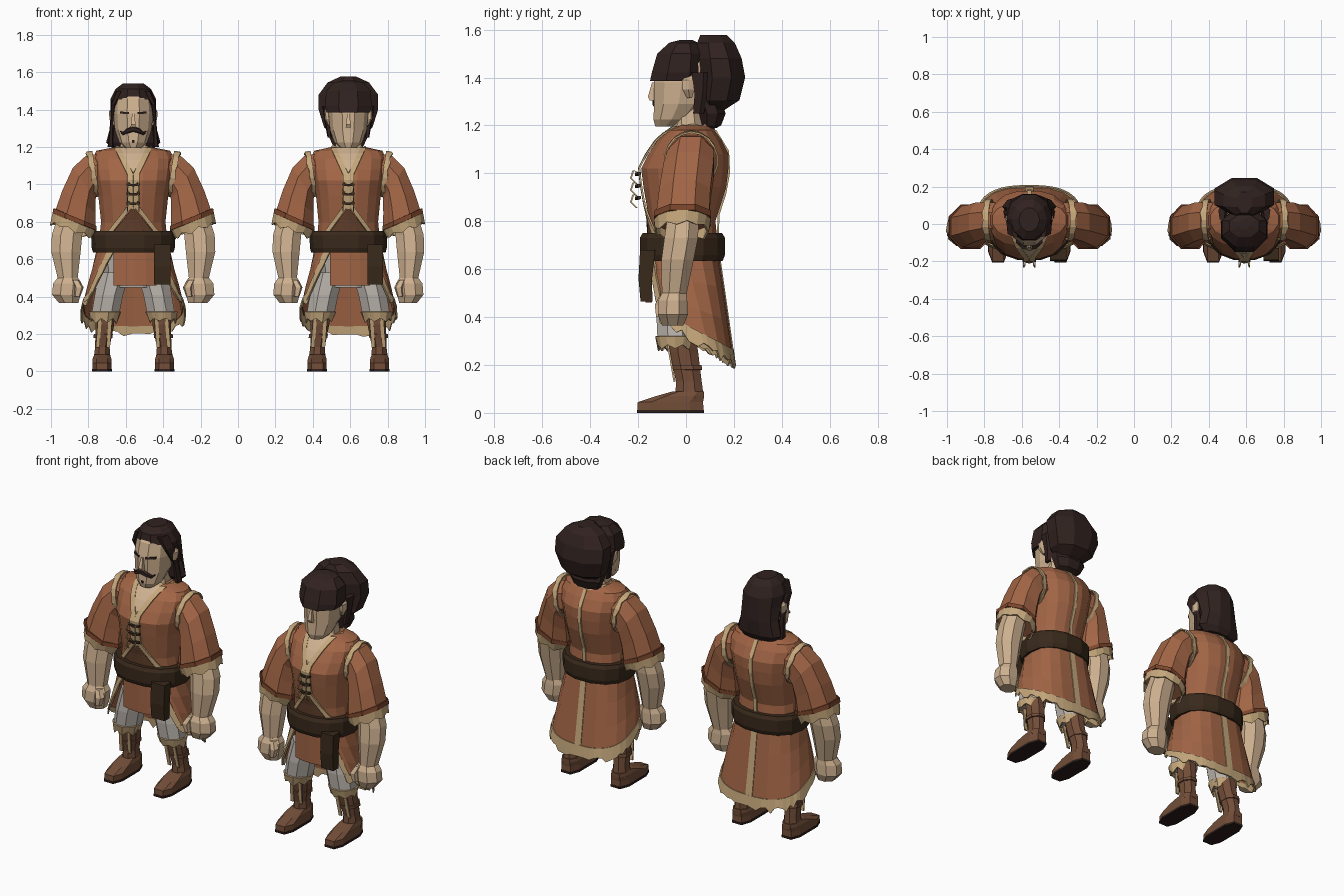
import bpy, bmesh, random
from math import sin, cos, pi, copysign

random.seed(4)
COL = dict(cloth=(.36, .13, .06), trim=(.56, .39, .20), skin=(.62, .44, .28), belt=(.04, .022, .011),
           hair=(.03, .016, .014), boot=(.17, .075, .04), sole=(.025, .013, .01),
           grey=(.48, .44, .40), dark=(.12, .05, .025), band=(.2, .06, .025))
MATS = {}
for k, c in COL.items():
    MATS[k] = bpy.data.materials.new(k)
    MATS[k].diffuse_color = (*c, 1)
frame = {'ox': 0, 'oy': 0, 'sx': 1}          # current figure offset and width scale


def mesh(name, verts, faces, col, solid=0):
    me = bpy.data.meshes.new(name)
    me.from_pydata([(frame['ox'] + frame['sx'] * x, y + frame['oy'], z) for x, y, z in verts], [], faces)
    bm = bmesh.new()
    bm.from_mesh(me)
    bmesh.ops.recalc_face_normals(bm, faces=bm.faces)
    bm.to_mesh(me)
    bm.free()
    me.materials.append(MATS[col])
    ob = bpy.data.objects.new(name, me)
    bpy.context.collection.objects.link(ob)
    if solid:
        m = ob.modifiers.new('thickness', 'SOLIDIFY')
        m.thickness = solid
        m.offset = 0
    return ob


def pw(v, p):
    return copysign(abs(v) ** p, v)


def loft(name, secs, col, n=10, s=1, caps=True, jag=0, p=1):
    """Rings (x, y, z, rx, ry[, tilt about y]) joined into a tube; s mirrors x, p < 1 is boxier."""
    vs = []
    for i, sec in enumerate(secs):
        x, y, z, rx, ry = sec[:5]
        t = sec[5] if len(sec) > 5 else 0
        for k in range(n):
            a = 2 * pi * (k + .5) / n - pi / 2
            d = (random.uniform(.4, 1) * jag if k % 2 else 0) if i == len(secs) - 1 else 0
            u = rx * pw(cos(a), p)
            vs.append((s * (x + u * cos(t) + d * sin(t)), y + ry * pw(sin(a), p), z + u * sin(t) - d * cos(t)))
    fs = [(i * n + k, i * n + (k + 1) % n, (i + 1) * n + (k + 1) % n, (i + 1) * n + k)
          for i in range(len(secs) - 1) for k in range(n)]
    if caps:
        fs += [tuple(range(n)), tuple(range((len(secs) - 1) * n, len(secs) * n))]
    return mesh(name, vs, fs, col, 0 if caps else .008)


def grid(name, f, nu, nv, col, solid=.008):
    vs = [f(i / nu, j / nv) for j in range(nv + 1) for i in range(nu + 1)]
    w = nu + 1
    fs = [(j * w + i, j * w + i + 1, (j + 1) * w + i + 1, (j + 1) * w + i) for j in range(nv) for i in range(nu)]
    return mesh(name, vs, fs, col, solid)


# torso profile: z, half width, front y, back y
TORSO = [(.66, .19, -.15, .14), (.80, .175, -.155, .125), (.94, .19, -.18, .17), (1.02, .205, -.19, .18),
         (1.08, .215, -.16, .18), (1.14, .22, -.12, .15), (1.18, .20, -.075, .12), (1.20, .10, -.04, .10)]
TP = .85


def on_torso(x, z, side=-1, off=.005):
    for a, b in zip(TORSO, TORSO[1:]):
        if z <= b[0]:
            break
    t = (z - a[0]) / (b[0] - a[0])
    _, rx, f, k = [p + (q - p) * t for p, q in zip(a, b)]
    h = max(0, 1 - abs(x / rx) ** (2 / TP)) ** (TP / 2)
    return (x, (f + k) / 2 + side * ((k - f) / 2 * h + off), z)


def ribbon(name, p, q, w, col, side=-1, off=.007):
    grid(name, lambda u, v: on_torso(p[0] + (q[0] - p[0]) * v + (u - .5) * w, p[1] + (q[1] - p[1]) * v, side, off),
         1, 5, col)


def skirt(u, t, off=0, jag=0):
    a = .4 + .52 * t
    th = a + (2 * pi - 2 * a) * u
    sn, cs = pw(sin(th), .75), pw(cos(th), .75)
    hem = .325 - .6 * (.02 - .18 * cs)
    f, b = -.155 - .005 * t, .135 + .065 * t
    z = .66 + (hem - .66) * t + random.uniform(-jag, jag * .4)
    return ((.19 + .085 * t + off) * sn, (f + b) / 2 - ((b - f) / 2 + off) * cs, z)


def body():
    loft('tunic', [(0, (f + b) / 2, z, rx, (b - f) / 2) for z, rx, f, b in TORSO], 'cloth', 16, p=TP)
    # neckline, lacing and seams
    grid('chest_skin', lambda u, v: on_torso((u - .5) * .16 * v, 1.06 + .135 * v), 4, 4, 'skin')
    grid('under_shirt', lambda u, v: on_torso((u - .5) * .22 * (1 - v), .74 + .14 * v), 4, 2, 'dark')
    for s in (-1, 1):
        ribbon('neck_trim', (.085 * s, 1.195), (.014 * s, 1.05), .032, 'trim')
        ribbon('front_trim', (.016 * s, 1.06), (.016 * s, .87), .032, 'trim')
        ribbon('lower_trim', (.012 * s, .89), (.12 * s, .75), .028, 'trim')
    ribbon('back_seam', (0, 1.18), (0, .74), .022, 'trim', 1, .002)
    loft('collar', [(0, .03, 1.18, .115, .09), (0, .03, 1.198, .095, .075)], 'trim', 14, caps=False, jag=-.012)
    for z in (.90, .95, 1.0):
        loft('lace', [(-.035, -.195, z, .009, .01, pi / 2), (0, -.205, z - .004, .009, .01, pi / 2),
                      (.035, -.195, z, .009, .01, pi / 2)], 'belt', 4)
        for s in (-1, 1):
            loft('lace_loop', [(.02, -.19, z, .004, .005), (.024, -.22, z + .012, .004, .005),
                               (.03, -.23, z - .02, .004, .005), (.03, -.205, z - .045, .004, .005)], 'trim', 4, s)
    # skirt with torn hem
    grid('skirt', lambda u, v: skirt(u, v * .92), 14, 3, 'cloth')
    grid('skirt_hem', lambda u, v: skirt(u, .87 + .13 * v, .004, .026 * v), 42, 1, 'trim')
    for u0 in (0, .955):
        grid('skirt_edge', lambda u, v: skirt(u0 + .045 * u, v, .004, .008), 1, 6, 'trim')
    grid('skirt_seam', lambda u, v: skirt(.492 + .016 * u, v * .9, .003), 1, 3, 'trim')
    grid('front_flap', lambda u, v: ((u - .46) * .23, -.165 + 2 * ((u - .5) * .2) ** 2, .65 - .19 * v), 4, 2, 'cloth')
    # belt and hanging end
    loft('belt', [(0, -.015, .635, .215, .172), (0, -.015, .66, .222, .182), (0, -.015, .73, .225, .182),
                  (0, -.015, .75, .215, .17)], 'belt', 14, p=.88)
    loft('belt_end', [(.155, -.165, .465, .062, .035), (.155, -.17, .56, .064, .04), (.155, -.16, .68, .064, .045)],
         'belt', 4)
    loft('hips', [(0, -.01, .45, .16, .11), (0, -.01, .66, .17, .13)], 'grey', 10)
    for s in (-1, 1):
        # sleeve with shoulder seam and torn cuff
        loft('sleeve', [(.175, .02, 1.06, .112, .10, 1.45), (.225, .02, 1.05, .115, .105, 1.3),
                        (.262, .01, 1.005, .112, .112, .95), (.29, -.005, .91, .115, .115, .6),
                        (.312, -.015, .80, .128, .12, .38)], 'cloth', 8, s, p=.92)
        loft('shoulder_seam', [(.200, .022, 1.058, .119, .108, 1.42), (.222, .022, 1.054, .121, .11, 1.36)],
             'trim', 18, s, False, .012)
        loft('cuff_band', [(.312, -.014, .825, .130, .123, .4), (.314, -.015, .80, .132, .124, .38)],
             'band', 8, s, False, p=.92)
        loft('cuff_trim', [(.314, -.015, .80, .125, .117, .38), (.325, -.017, .765, .118, .11, .33)],
             'trim', 16, s, False, .025)
        # forearm and fist
        loft('forearm', [(.325, -.01, .84, .08, .07), (.354, -.02, .73, .088, .076), (.36, -.035, .64, .085, .073),
                         (.35, -.05, .49, .056, .055)], 'skin', 8, s)
        loft('fist', [(.35, -.05, .50, .06, .055), (.352, -.055, .47, .083, .065), (.358, -.055, .41, .082, .068),
                      (.345, -.055, .365, .055, .048)], 'skin', 8, s)
        loft('thumb', [(.31, -.09, .49, .022, .025), (.29, -.11, .45, .026, .025), (.30, -.11, .40, .018, .018)],
             'skin', 5, s)
    frame['sx'] = 1
    for s in (-1, 1):
        # shorts, boots and shoes
        loft('shorts_leg', [(.10, -.02, .53, .09, .10), (.13, -.045, .41, .082, .085),
                            (.15, -.045, .30, .08, .08)], 'grey', 8, s)
        loft('shorts_hem', [(.15, -.045, .32, .082, .082), (.155, -.045, .285, .07, .07)], 'trim', 14, s, False, .03)
        loft('boot_shaft', [(.15, -.015, .32, .054, .06), (.152, -.008, .25, .054, .064), (.165, .012, .13, .042, .058),
                            (.167, .015, .06, .05, .065)], 'boot', 8, s)
        loft('shoe', [(.167, -.065, .01, .054, .145), (.167, -.065, .045, .054, .143), (.167, -.025, .07, .052, .105),
                      (.167, .01, .09, .044, .068)], 'boot', 8, s, p=.6)
        loft('sole', [(.167, -.065, 0, .056, .147), (.167, -.065, .013, .056, .147)], 'sole', 8, s, p=.6)
        # leg wraps
        for x in (.112, .168):
            grid('boot_wrap', lambda u, v: (s * (x + .02 * u + .012 * v), -.076 + .028 * v, .29 - .16 * v), 1, 3, 'trim')
        loft('wrap_band', [(.16, .002, .20, .051, .064), (.162, .006, .18, .05, .063)], 'boot', 8, s, False)


def head():
    loft('neck', [(0, .01, 1.12, .10, .09), (0, .01, 1.19, .078, .075), (0, .005, 1.28, .065, .065)], 'skin', 8)
    loft('head', [(0, -.085, 1.195, .042, .045), (0, -.06, 1.225, .075, .08), (0, -.03, 1.29, .098, .108),
                  (0, -.018, 1.38, .106, .122), (0, -.005, 1.46, .1, .115), (0, 0, 1.51, .07, .08)], 'skin', 10)
    loft('nose', [(0, -.135, 1.305, .02, .024), (0, -.142, 1.32, .018, .024), (0, -.133, 1.38, .008, .012)], 'skin', 4)
    for s in (-1, 1):
        loft('ear', [(.10, .015, 1.315, .01, .012), (.112, .01, 1.35, .016, .028), (.115, .012, 1.39, .014, .03),
                     (.108, .015, 1.41, .008, .015)], 'skin', 6, s)


# moustached figure
frame.update(ox=-.56, sx=1)
body()
frame['oy'] = .018
head()
loft('long_hair', [(0, .075, 1.19, .105, .04), (0, .075, 1.225, .145, .06), (0, .07, 1.31, .122, .075),
                   (0, .045, 1.39, .12, .10), (0, .015, 1.455, .122, .13), (0, .005, 1.51, .095, .11),
                   (0, .005, 1.54, .055, .065)], 'hair', 10)
for s in (-1, 1):
    loft('side_lock', [(.122, .04, 1.20, .016, .03), (.115, .02, 1.32, .01, .025), (.108, -.03, 1.43, .014, .05),
                       (.075, -.045, 1.50, .02, .05)], 'hair', 5, s)
    loft('moustache', [(0, -.147, 1.297, .016, .014, pi / 2), (.035, -.14, 1.285, .014, .014, pi / 2),
                       (.055, -.125, 1.272, .009, .012, pi / 2), (.072, -.115, 1.285, .003, .004, pi / 2)], 'hair', 5, s)
    loft('brow', [(.022, -.137, 1.382, .007, .008, pi / 2), (.07, -.108, 1.384, .008, .01, pi / 2)], 'hair', 4, s)
loft('chin_beard', [(0, -.128, 1.215, .006, .006), (0, -.138, 1.238, .01, .006)], 'hair', 4)

# figure with gathered hair
frame.update(ox=.59, oy=0, sx=.925)
body()
head()
loft('hair_cap', [(0, -.035, 1.385, .125, .125), (0, -.03, 1.42, .135, .122), (0, -.02, 1.50, .128, .108),
                  (0, -.01, 1.545, .085, .065), (0, 0, 1.556, .03, .03)], 'hair', 8)
loft('hair_bundle', [(0, .115, 1.265, .085, .05), (0, .135, 1.305, .14, .095), (0, .15, 1.40, .172, .105),
                     (0, .14, 1.48, .172, .10), (0, .125, 1.545, .12, .085), (0, .115, 1.577, .045, .06)], 'hair', 8)
loft('nape_bun', [(0, .085, 1.18, .05, .02), (0, .105, 1.20, .085, .045), (0, .11, 1.25, .11, .06),
                  (0, .09, 1.32, .115, .055)], 'hair', 8)
for s in (-1, 1):
    loft('hair_strand', [(.10, .05, 1.25, .012, .025), (.112, .06, 1.33, .014, .03), (.12, .06, 1.42, .02, .045)],
         'hair', 5, s)
